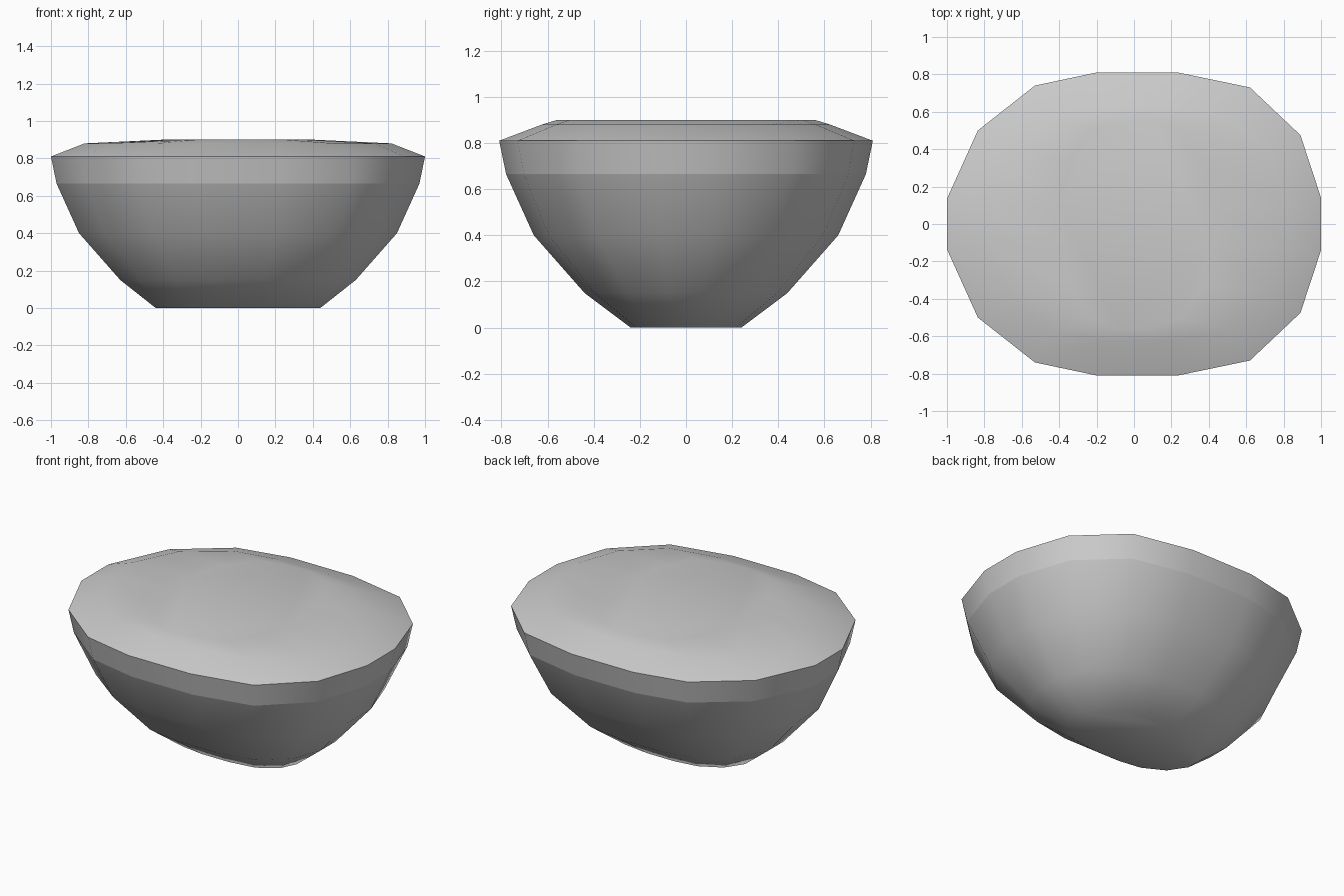
import bpy, bmesh

cube = bpy.data.objects.get("Cube")
if cube:
    bpy.data.objects.remove(cube, do_unlink=True)

stone = bpy.data.materials.new("stone_grey")
stone.use_nodes = True
colour = (0.6, 0.6, 0.6, 1)
stone.diffuse_color = colour
stone.node_tree.nodes["Principled BSDF"].inputs["Base Color"].default_value = colour

# Rim outline: back half, mirrored to the front
half = [(1, .14), (.89, .475), (.62, .73), (.235, .81),
        (-.2, .81), (-.53, .74), (-.835, .5), (-1, .135)]
outline = half + [(x, -y) for x, y in reversed(half)]

# Levels from the foot to the plateau: height, half width, half depth
levels = [(0, .44, .24), (.15, .63, .44), (.4, .85, .66), (.665, .97, .78),
          (.81, 1, .81), (.88, .82, .625), (.9, .4, .56)]
CREASES = (.665, .81)

bm = bmesh.new()
rings = [[bm.verts.new((x * w, y * d / .81, z)) for x, y in outline]
         for z, w, d in levels]
n = len(outline)
for low, high in zip(rings, rings[1:]):
    for i in range(n):
        j = (i + 1) % n
        bm.faces.new((low[i], low[j], high[j], high[i]))
bm.faces.new(reversed(rings[0]))
bm.faces.new(rings[-1])

# Smooth shading, with the rim band kept crisp
for face in bm.faces:
    face.smooth = True
for edge in bm.edges:
    a, b = (v.co.z for v in edge.verts)
    if abs(a - b) < 1e-4 and any(abs(a - c) < 1e-3 for c in CREASES):
        edge.smooth = False

mesh = bpy.data.meshes.new("rock_body")
bm.to_mesh(mesh)
bm.free()
mesh.materials.append(stone)
rock = bpy.data.objects.new("rock_body", mesh)
bpy.context.collection.objects.link(rock)
